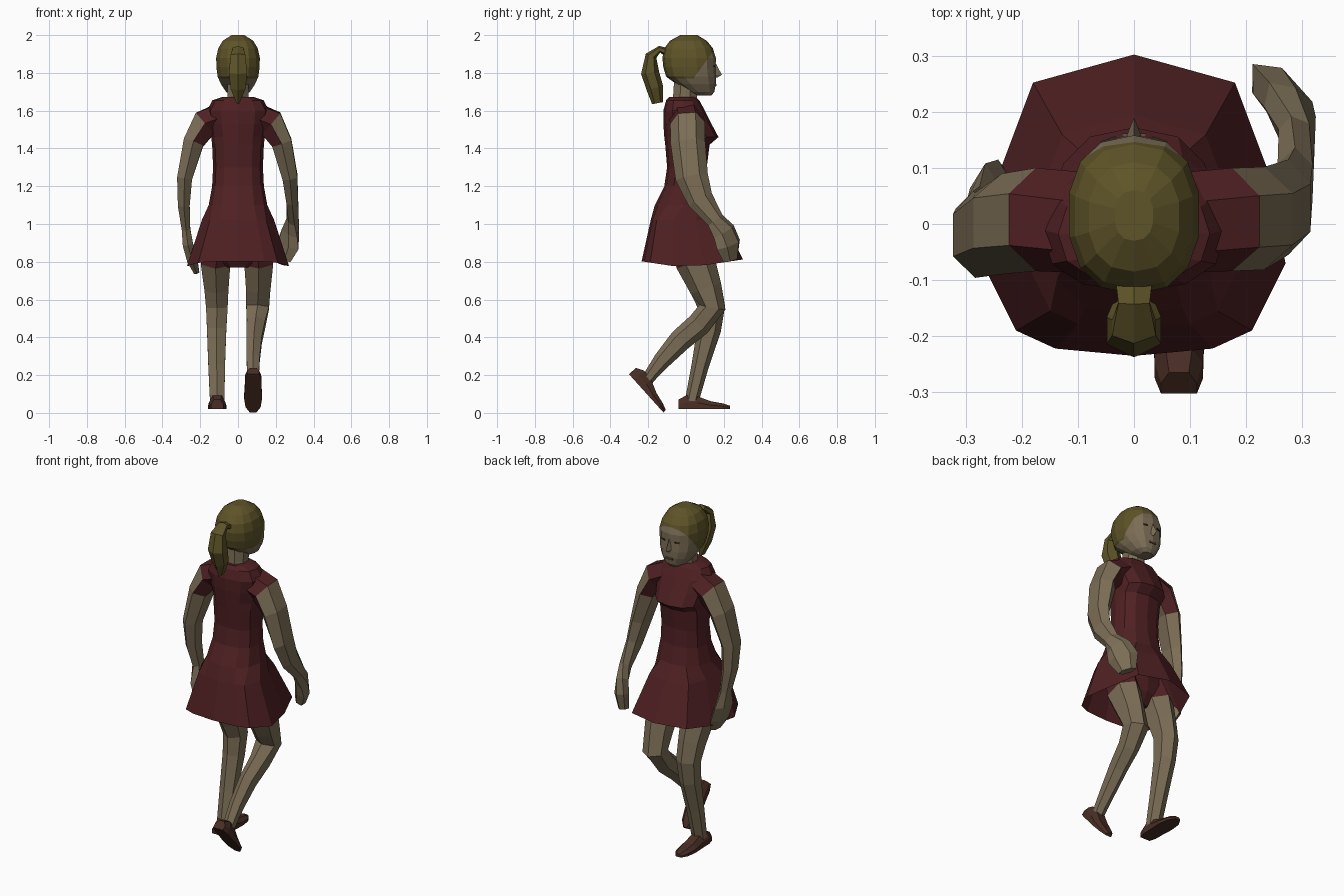
import bpy, bmesh, math
from mathutils import Vector, Matrix

cube = bpy.data.objects.get("Cube")
if cube:
    bpy.data.objects.remove(cube)


def material(name, rgb):
    m = bpy.data.materials.new(name)
    m.use_nodes = True
    m.diffuse_color = (*rgb, 1)
    bsdf = next(n for n in m.node_tree.nodes if n.type == 'BSDF_PRINCIPLED')
    bsdf.inputs["Base Color"].default_value = (*rgb, 1)
    return m


SKIN = material("skin", (0.20, 0.155, 0.093))
DRESS = material("dark red cloth", (0.079, 0.0145, 0.0165))
HAIR = material("olive blonde hair", (0.112, 0.088, 0.021))
SHOE = material("brown leather", (0.066, 0.027, 0.018))
DARK = material("dark eye", (0.03, 0.024, 0.017))
LIPS = material("lips", (0.14, 0.08, 0.05))


def finish(name, bm, mats, rule=None):
    bmesh.ops.recalc_face_normals(bm, faces=bm.faces)
    if rule:
        for f in bm.faces:
            f.material_index = int(rule(f.calc_center_median()))
    mesh = bpy.data.meshes.new(name)
    bm.to_mesh(mesh)
    bm.free()
    for m in mats:
        mesh.materials.append(m)
    ob = bpy.data.objects.new(name, mesh)
    bpy.context.collection.objects.link(ob)
    return ob


def skin_rings(rings, start=True, end=True):
    """Bridge a series of point rings into a faceted surface."""
    bm = bmesh.new()
    loops = [[bm.verts.new(p) for p in r] for r in rings]
    n = len(loops[0])
    for a, b in zip(loops, loops[1:]):
        for i in range(n):
            j = (i + 1) % n
            bm.faces.new((a[i], a[j], b[j], b[i]))
    if start:
        bm.faces.new(loops[0])
    if end:
        bm.faces.new(loops[-1])
    return bm


def level_ring(z, hw, yb, yf, n=12, power=0.85):
    """Horizontal rounded ring from back yb to front yf."""
    pts = []
    for i in range(n):
        a = math.tau * i / n
        s, c = math.sin(a), math.cos(a)
        x = math.copysign(abs(s) ** power, s) * hw
        k = math.copysign(abs(c) ** power, c)
        pts.append(Vector((x, (yb + yf) / 2 + k * (yf - yb) / 2, z)))
    return pts


def skirt_ring(z, scale, shift, lift):
    """Hem outline, mirrored left to right, rising to the front and back."""
    half = [(0, .302), (.18, .252), (.237, .10), (.27, -.07), (.21, -.19),
            (.14, -.222), (0, -.235)]
    outline = half + [(-x, y) for x, y in half[-2:0:-1]]
    return [Vector((x * scale, y * scale + shift, z + lift * abs(y))) for x, y in outline]


def tube(path, n=6):
    """Elliptical tube; entries are x, y, z, half width, half depth and optional twist."""
    pts = [Vector(p[:3]) for p in path]
    rings = []
    for i, p in enumerate(path):
        t = (pts[min(i + 1, len(pts) - 1)] - pts[max(i - 1, 0)]).normalized()
        twist = math.radians(p[5] if len(p) > 5 else 0)
        u = Vector((math.cos(twist), math.sin(twist), 0))
        u = (u - t * u.dot(t)).normalized()
        v = t.cross(u)
        rings.append([pts[i] + u * p[3] * math.cos(math.tau * (k + 0.5) / n)
                      + v * p[4] * math.sin(math.tau * (k + 0.5) / n) for k in range(n)])
    return skin_rings(rings)


# Dress: bodice with a projecting bust, narrow waist and open flared skirt
rings = [level_ring(*r) for r in (
    (1.672, .085, -.09, .05), (1.655, .135, -.105, .07), (1.60, .165, -.12, .10),
    (1.53, .155, -.12, .135), (1.46, .142, -.115, .172), (1.42, .137, -.11, .125),
    (1.30, .132, -.10, .11), (1.20, .137, -.115, .115), (1.10, .155, -.165, .14))]
rings += [skirt_ring(1.02, .71, -.02, 0), skirt_ring(.767, 1, 0, .15)]
finish("dress", skin_rings(rings, True, False), [DRESS])

# Shorts under the skirt
finish("shorts", skin_rings([level_ring(*r) for r in (
    (1.05, .14, -.12, .10), (.90, .175, -.11, .12), (.83, .15, -.08, .11),
    (.77, .06, -.04, .07))]), [DRESS])

# Neck
finish("neck", tube([(0, -.01, 1.60, .068, .07), (0, -.005, 1.68, .06, .068),
                     (0, .0, 1.76, .06, .068)], 8), [SKIN])

# Head with the hairline cut along two planes
head = skin_rings([level_ring(*r, n=14, power=.85) for r in (
    (1.68, .035, .06, .135), (1.70, .065, .01, .15), (1.74, .092, -.05, .158),
    (1.78, .11, -.105, .16), (1.83, .117, -.12, .157), (1.88, .118, -.125, .158),
    (1.93, .107, -.115, .142), (1.97, .082, -.085, .11), (2.0, .035, -.03, .06))])
corner = Vector((0, .04, 1.77))
slope = Vector((0, 1, -.72)).normalized()
for normal in (Vector((0, 0, 1)), slope):
    bmesh.ops.bisect_plane(head, geom=head.verts[:] + head.edges[:] + head.faces[:],
                           plane_co=corner, plane_no=normal)
finish("head", head, [SKIN, HAIR],
       lambda c: c.z > corner.z and (c - corner).dot(slope) < 0)

# Ponytail
finish("ponytail", tube([(0, -.09, 1.905, .04, .025), (0, -.14, 1.925, .032, .018),
                         (0, -.185, 1.89, .045, .03), (0, -.19, 1.80, .056, .048),
                         (0, -.165, 1.72, .045, .045), (0, -.15, 1.64, .008, .03)]), [HAIR])

# Nose
finish("nose", skin_rings([[Vector((s * w, y, z)) for s, y in ((-1, .14), (0, tip), (1, .14))]
       for z, w, tip in ((1.85, .01, .158), (1.79, .02, .19), (1.775, .018, .165))]), [SKIN])


# Thin plates for the facial details
def plate(name, x, y, z, w, h, turn, mat):
    bm = bmesh.new()
    bmesh.ops.create_cube(bm, size=1, matrix=Matrix.Translation((x, y, z))
                          @ Matrix.Rotation(turn, 4, 'Z') @ Matrix.Diagonal((w, .008, h, 1)))
    finish(name, bm, [mat])


for side, label in ((1, "left"), (-1, "right")):
    plate(label + "_eye", side * .045, .148, 1.835, .028, .008, -side * .33, DARK)
plate("mouth", 0, .157, 1.735, .042, .01, 0, LIPS)

# Arms, from the sleeve cap down to a closed hand
left_arm = [(.05, .0, 1.59, .075, .09), (.175, .008, 1.533, .085, .092),
            (.232, .01, 1.43, .062, .092), (.275, .03, 1.25, .046, .087),
            (.287, .075, 1.13, .036, .07), (.29, .155, 1.02, .032, .048, 15),
            (.278, .20, .96, .038, .072, 35), (.265, .225, .89, .04, .085, 42),
            (.245, .235, .81, .03, .05, 42)]
right_arm = [(-.05, .0, 1.59, .075, .09), (-.175, .008, 1.533, .085, .092),
             (-.236, .0, 1.43, .062, .09), (-.283, -.02, 1.24, .046, .076),
             (-.287, -.005, 1.10, .036, .064), (-.275, .02, .97, .026, .048),
             (-.265, .02, .89, .032, .088), (-.242, .025, .81, .032, .09),
             (-.218, .03, .74, .016, .05)]
for label, path in (("left_arm", left_arm), ("right_arm", right_arm)):
    finish(label, tube(path), [SKIN, DRESS], lambda c: abs(c.x) < .183 and c.z > 1.455)

# Legs: left one trailing with a bent knee, right one planted
left_leg = [(.10, .01, .92, .08, .10), (.11, .05, .80, .088, .105),
            (.107, .105, .66, .074, .085), (.104, .14, .56, .07, .07),
            (.095, .07, .47, .056, .064), (.085, -.03, .385, .047, .06),
            (.08, -.125, .28, .04, .047), (.08, -.18, .21, .036, .036),
            (.08, -.215, .16, .032, .03)]
right_leg = [(-.10, .01, .92, .08, .10), (-.119, .05, .80, .09, .105),
             (-.114, .105, .66, .073, .085), (-.112, .135, .56, .066, .072),
             (-.113, .122, .44, .059, .063), (-.113, .075, .25, .051, .046),
             (-.11, .03, .06, .044, .036)]
for label, path in (("left_leg", left_leg), ("right_leg", right_leg)):
    finish(label, tube(path), [SKIN, DRESS], lambda c: c.z > .81)


# Shoes: flat sole, low heel counter, pointed toe
def shoe(name, origin, pitch):
    rings = []
    for y, w, h in ((0, .032, .05), (.04, .043, .072), (.10, .044, .068),
                    (.17, .048, .042), (.235, .04, .03), (.272, .018, .018)):
        rings.append([Vector((x * w, y, z * h)) for x, z in
                      ((-1, 0), (1, 0), (1, .5), (.55, 1), (-.55, 1), (-1, .5))])
    bm = skin_rings(rings)
    bm.transform(Matrix.Translation(origin) @ Matrix.Rotation(pitch, 4, 'X'))
    finish(name, bm, [SHOE])


shoe("right_shoe", (-.11, -.04, .02), 0)
shoe("left_shoe", (.08, -.302, .205), math.radians(-48))
